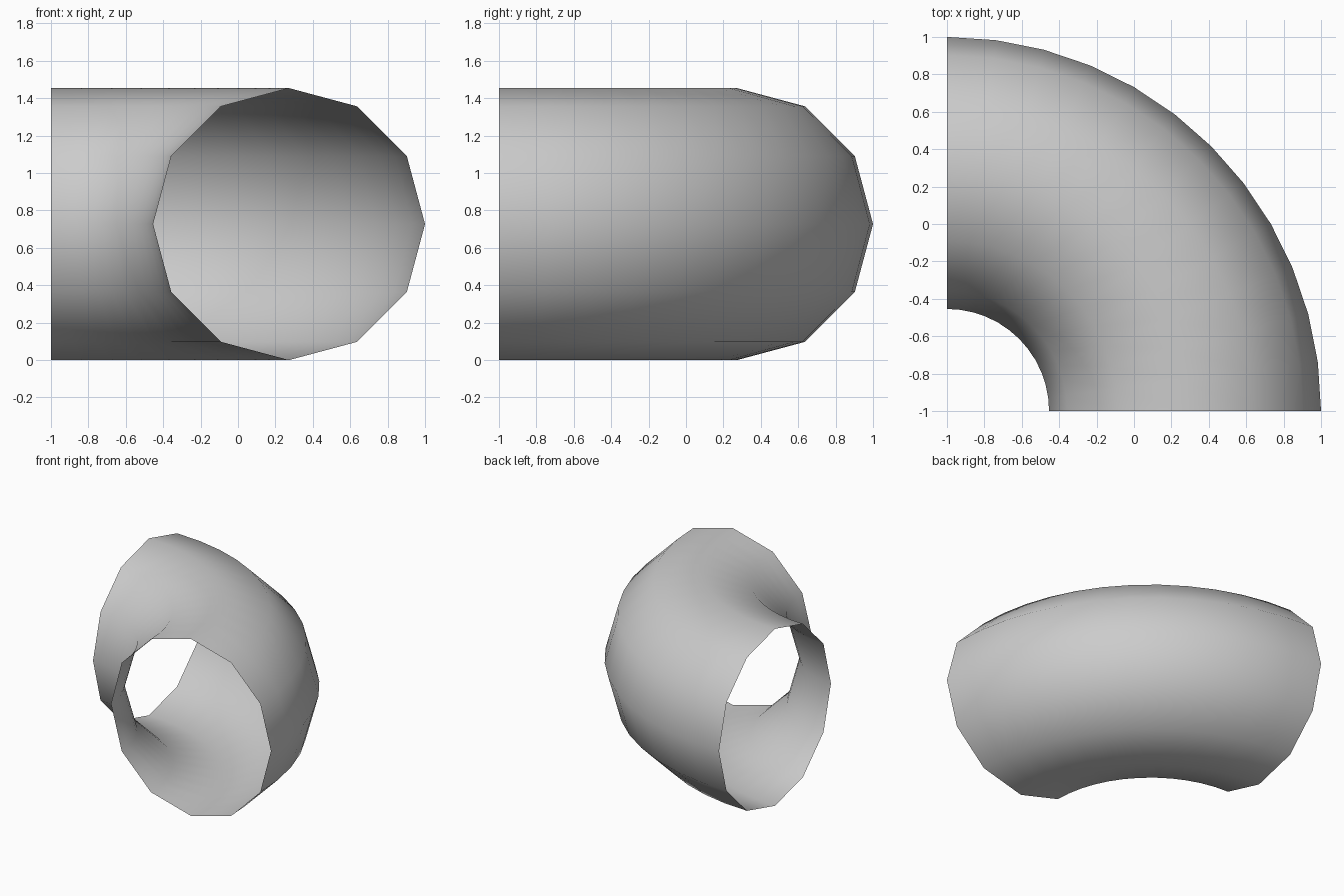
import bpy, bmesh, math
from mathutils import Vector

if "Cube" in bpy.data.objects:
    bpy.data.objects.remove(bpy.data.objects["Cube"])

TUBE_R = 0.727           # radius of the 12-sided cross-section
BEND_R = 2 - TUBE_R      # radius of the bend centre line
SIDES, STEPS = 12, 12
pivot = Vector((-1, -1, TUBE_R))

bm = bmesh.new()

# Open end ring, standing upright on the front plane
ring = []
for i in range(SIDES):
    a = 2 * math.pi * i / SIDES
    ring.append(bm.verts.new(pivot + Vector((BEND_R + TUBE_R * math.cos(a), 0,
                                             TUBE_R * math.sin(a)))))
edges = [bm.edges.new((ring[i], ring[(i + 1) % SIDES])) for i in range(SIDES)]

# Sweep the ring through a quarter turn; both ends stay open
bmesh.ops.spin(bm, geom=ring + edges, cent=pivot, axis=(0, 0, 1),
               angle=math.pi / 2, steps=STEPS, use_duplicate=False)

# Make every face point away from the bend centre line
bm.normal_update()
for f in bm.faces:
    c = f.calc_center_median()
    flat = Vector((c.x - pivot.x, c.y - pivot.y, 0)).normalized()
    if f.normal.dot(c - (pivot + flat * BEND_R)) < 0:
        f.normal_flip()
    f.smooth = True

mesh = bpy.data.meshes.new("pipe_elbow")
bm.to_mesh(mesh)
bm.free()
elbow = bpy.data.objects.new("pipe_elbow", mesh)
bpy.context.collection.objects.link(elbow)
